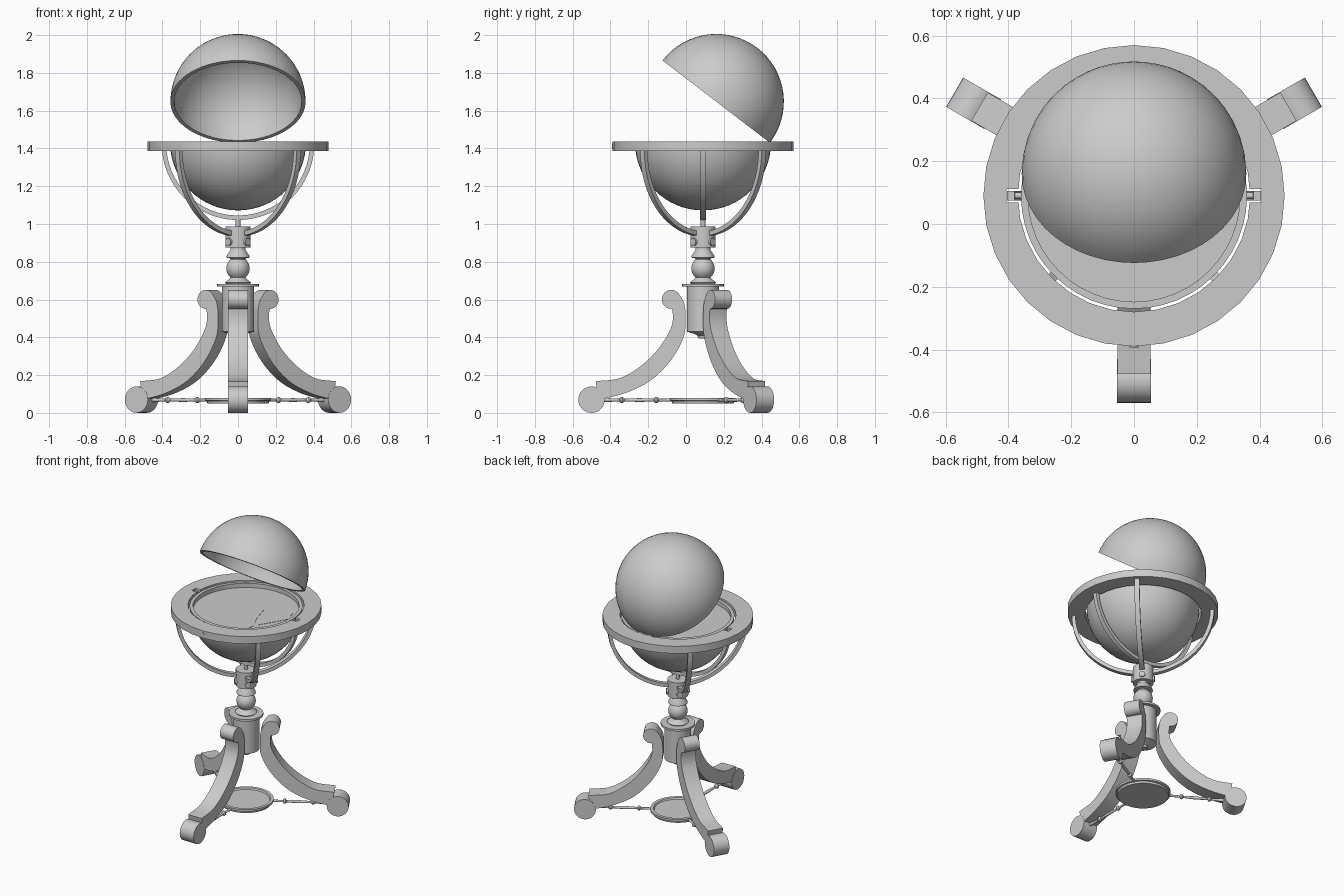
import bpy, bmesh
from math import sin, cos, pi, radians
from mathutils import Vector, Matrix

if "Cube" in bpy.data.objects:
    bpy.data.objects.remove(bpy.data.objects["Cube"])

AXIS = Vector((0, 0.09, 0))          # vertical axis of the whole stand
LEGS = [-90, 30, 150]


def finish(name, bm, matrix):
    bmesh.ops.remove_doubles(bm, verts=bm.verts, dist=1e-5)
    bmesh.ops.recalc_face_normals(bm, faces=bm.faces)
    me = bpy.data.meshes.new(name)
    bm.to_mesh(me)
    bm.free()
    ob = bpy.data.objects.new(name, me)
    bpy.context.collection.objects.link(ob)
    ob.matrix_world = matrix
    return ob


def around(deg, z=0.0):
    return Matrix.Translation(AXIS + Vector((0, 0, z))) @ Matrix.Rotation(radians(deg), 4, 'Z')


def lathe(name, profile, matrix, segs=32, closed=False):
    """Revolve (radius, z) points about local z."""
    bm = bmesh.new()
    rings = [[bm.verts.new((r * cos(2 * pi * i / segs), r * sin(2 * pi * i / segs), z))
              for i in range(segs)] for r, z in profile]
    pairs = list(zip(rings, rings[1:])) + ([(rings[-1], rings[0])] if closed else [])
    for a, b in pairs:
        for i in range(segs):
            j = (i + 1) % segs
            bm.faces.new((a[i], a[j], b[j], b[i]))
    return finish(name, bm, matrix)


def strip(name, path, width, matrix):
    """Flat bar following (r, z, half thickness) points in the local xz plane."""
    bm = bmesh.new()
    secs = []
    for i, (r, z, h) in enumerate(path):
        a, b = path[max(i - 1, 0)], path[min(i + 1, len(path) - 1)]
        t = Vector((b[0] - a[0], b[1] - a[1])).normalized()
        n = Vector((-t.y, t.x)) * h
        secs.append([bm.verts.new((r + s * n.x, y, z + s * n.y))
                     for s, y in ((1, -width / 2), (1, width / 2), (-1, width / 2), (-1, -width / 2))])
    for a, b in zip(secs, secs[1:]):
        for i in range(4):
            j = (i + 1) % 4
            bm.faces.new((a[i], a[j], b[j], b[i]))
    bm.faces.new(secs[0])
    bm.faces.new(secs[-1])
    return finish(name, bm, matrix)


def smooth_path(pts, n=5):
    """Catmull-Rom through the points."""
    p = [Vector(q) for q in pts]
    p = [2 * p[0] - p[1]] + p + [2 * p[-1] - p[-2]]
    out = []
    for i in range(1, len(p) - 2):
        a, b, c, d = p[i - 1:i + 3]
        for k in range(n):
            t = k / n
            out.append(0.5 * (2 * b + (c - a) * t + (2 * a - 5 * b + 4 * c - d) * t * t
                              + (3 * b - a - 3 * c + d) * t ** 3))
    return [tuple(v) for v in out + [p[-2]]]


def arc(r, z, a0, a1, n, x=0.0):
    return [(x + r * cos(radians(a0 + (a1 - a0) * i / n)),
             z + r * sin(radians(a0 + (a1 - a0) * i / n))) for i in range(n + 1)]


def drum(name, radius, z0, z1, matrix, segs=32):
    return lathe(name, [(0, z0), (radius, z0), (radius, z1), (0, z1)], matrix, segs)


def box(name, size, matrix):
    bm = bmesh.new()
    bmesh.ops.create_cube(bm, size=1, matrix=Matrix.Diagonal((*size, 1)))
    return finish(name, bm, matrix)


# horizon ring with two notches for the meridian
ring = lathe("horizon_ring", [(0.37, 1.387), (0.48, 1.387), (0.48, 1.438), (0.37, 1.438)],
             around(0), 32, True)
for s in (-1, 1):
    cut = box("notch_cutter", (0.06, 0.042, 0.2), Matrix.Translation((s * 0.377, 0.09, 1.41)))
    cut.hide_render = True
    mod = ring.modifiers.new("notch", 'BOOLEAN')
    mod.operation, mod.object, mod.solver = 'DIFFERENCE', cut, 'EXACT'
    bpy.context.view_layer.objects.active = ring
    bpy.ops.object.modifier_apply(modifier=mod.name)
    bpy.data.objects.remove(cut)

# lower globe half with its recessed shelf
lathe("globe_bowl", arc(0.36, 0, -90, 0, 16) + [(0.338, 0), (0.338, -0.03), (0, -0.03)],
      around(0, 1.432), 48)

# thin map inlays on the shelf
for k, pts in enumerate(([(0.01, -0.2), (0.1, -0.185), (0.17, -0.13), (0.18, -0.08), (0.13, 0.02),
                          (0.09, 0.17), (0.03, -0.1)],
                         [(0.19, -0.06), (0.3, 0.12), (0.27, 0.24), (0.22, 0.25), (0.18, 0.2),
                          (0.13, 0.17), (0.15, 0.04)])):
    bm = bmesh.new()
    f = bm.faces.new([bm.verts.new((x, y, 1.401)) for x, y in pts])
    top = bmesh.ops.extrude_face_region(bm, geom=[f])
    bmesh.ops.translate(bm, vec=(0, 0, 0.003),
                        verts=[v for v in top["geom"] if isinstance(v, bmesh.types.BMVert)])
    finish(f"shelf_inlay_{k}", bm, Matrix())

# opened upper globe half, a hollow shell hinged at the back
lathe("globe_lid", arc(0.358, 0, 90, 0, 16) + arc(0.338, 0, 0, 90, 16),
      Matrix.Translation((0, 0.16, 1.648)) @ Matrix.Rotation(radians(-37.5), 4, 'X'), 48)
drum("lid_hinge", 0.011, -0.05, 0.05,
     Matrix.Translation((0, 0.447, 1.428)) @ Matrix.Rotation(pi / 2, 4, 'Y'), 12)

# meridian half ring and its axle pins
strip("meridian", [(x, z, 0.012) for x, z in arc(0.392, 1.425, -180, 0, 32)], 0.03, around(0))
for s in (0, 180):
    drum("axle_pin", 0.01, 0.345, 0.39, around(s, 1.41) @ Matrix.Rotation(pi / 2, 4, 'Y'), 12)

# four curved arms carrying the ring
for a in (45, 135, 225, 315):
    strip("ring_arm", [(x, z, 0.012) for x, z in arc(0.443, 1.39, 0, -83, 18)], 0.032, around(a))
    drum("arm_screw", 0.02, 0.05, 0.075, around(a, 0.905) @ Matrix.Rotation(pi / 2, 4, 'Y'), 12)
drum("ring_clasp", 0.014, 0.47, 0.483, around(-90, 1.412) @ Matrix.Rotation(pi / 2, 4, 'Y'), 12)

# hub, turned neck and column
lathe("hub", [(0, 0.865), (0.04, 0.865), (0.04, 0.875), (0.066, 0.875), (0.066, 0.988),
              (0.012, 0.988), (0.014, 1.03), (0, 1.03)], around(0))
lathe("turned_neck", [(0, 0.68), (0.06, 0.68), (0.07, 0.69), (0.05, 0.705)]
      + arc(0.062, 0.765, -50, 50, 10) + [(0.04, 0.818), (0.062, 0.822), (0.06, 0.832),
                                          (0.036, 0.868), (0, 0.868)], around(0))
lathe("column", [(0, 0.395), (0.025, 0.395), (0.03, 0.41), (0.05, 0.42), (0.085, 0.43), (0.085, 0.655),
                 (0.085, 0.668), (0.11, 0.668), (0.11, 0.682), (0, 0.682)], around(0))

# three scrolled legs
LEG = smooth_path([(0.155, 0.62, 0.028), (0.132, 0.57, 0.034), (0.126, 0.49, 0.034), (0.143, 0.41, 0.041),
                   (0.21, 0.3, 0.045), (0.31, 0.205, 0.046), (0.43, 0.143, 0.042), (0.56, 0.118, 0.05)])
SIDEWAYS = Matrix.Rotation(pi / 2, 4, 'X')
for a in LEGS:
    strip("leg", LEG, 0.104, around(a))
    drum("leg_scroll", 0.05, -0.052, 0.052,
         around(a) @ Matrix.Translation((0.168, 0, 0.601)) @ SIDEWAYS, 24)
    drum("leg_foot", 0.07, -0.054, 0.054,
         around(a) @ Matrix.Translation((0.59, 0, 0.07)) @ SIDEWAYS, 28)
    # turned stretcher rod from foot to lower tray
    lathe("stretcher", [(0, 0.16), (0.008, 0.16), (0.007, 0.235), (0.016, 0.243), (0.016, 0.253),
                        (0.007, 0.26), (0.01, 0.335), (0.007, 0.415), (0.016, 0.425), (0.016, 0.435),
                        (0.007, 0.443), (0.012, 0.54), (0, 0.54)],
          around(a, 0.068) @ Matrix.Rotation(pi / 2, 4, 'Y'), 12)

# small round tray between the feet
lathe("lower_tray", [(0, 0.05), (0.162, 0.05), (0.165, 0.063), (0.176, 0.066), (0.176, 0.08),
                     (0.155, 0.08), (0.15, 0.07), (0, 0.07)], around(0), 40)

bpy.ops.object.select_all(action='SELECT')
bpy.ops.object.shade_smooth_by_angle(angle=radians(32))
